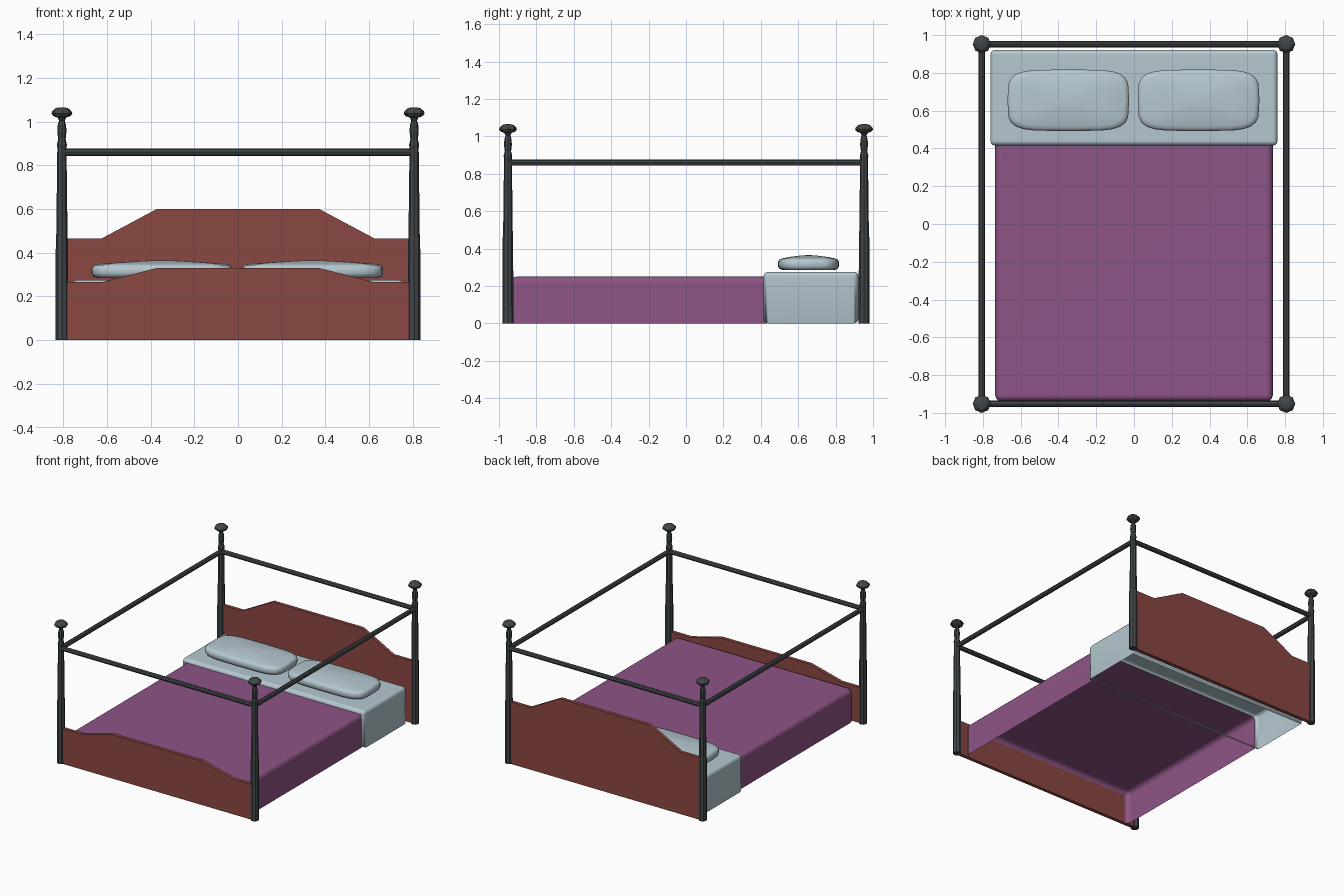
import bpy, bmesh, math
from mathutils import Vector, Matrix

if "Cube" in bpy.data.objects:
    bpy.data.objects.remove(bpy.data.objects["Cube"])


def material(name, rgb):
    m = bpy.data.materials.new(name)
    m.diffuse_color = (*rgb, 1)
    m.use_nodes = True
    m.node_tree.nodes["Principled BSDF"].inputs["Base Color"].default_value = m.diffuse_color
    return m


IRON = material("dark iron", (0.054, 0.063, 0.067))
WOOD = material("red wood", (0.254, 0.063, 0.054))
PURPLE = material("purple cloth", (0.27, 0.089, 0.238))
LINEN = material("pale linen", (0.462, 0.578, 0.631))
PX, PY = 0.806, 0.952


def finish(bm, name, mat, smooth=False, fix=True):
    if fix:
        bmesh.ops.recalc_face_normals(bm, faces=bm.faces[:])
    for f in bm.faces:
        f.smooth = smooth
    me = bpy.data.meshes.new(name)
    bm.to_mesh(me)
    bm.free()
    me.materials.append(mat)
    ob = bpy.data.objects.new(name, me)
    bpy.context.collection.objects.link(ob)
    return ob


def loft(bm, rings):
    """Bridge equal-length rings of points and cap both ends."""
    vs = [[bm.verts.new(p) for p in r] for r in rings]
    n = len(vs[0])
    for a, b in zip(vs, vs[1:]):
        for i in range(n):
            j = (i + 1) % n
            bm.faces.new((a[i], a[j], b[j], b[i]))
    bm.faces.new(vs[0][::-1])
    bm.faces.new(vs[-1])


# turned eight-sided corner posts with finials
POST = [(0.029, 0), (0.028, 0.46), (0.026, 0.47), (0.021, 0.88), (0.023, 0.895),
        (0.017, 0.92), (0.021, 0.955), (0.019, 0.985), (0.013, 1.005),
        (0.019, 1.018), (0.040, 1.026), (0.048, 1.037), (0.044, 1.048),
        (0.030, 1.061), (0.014, 1.065)]


def post(name, x, y):
    bm = bmesh.new()
    loft(bm, [[(x + r * math.cos(k * math.pi / 4), y + r * math.sin(k * math.pi / 4), z)
               for k in range(8)] for r, z in POST])
    finish(bm, name, IRON)


# canopy rails between the posts
def rail(name, a, b, r=0.017):
    a, b = Vector(a), Vector(b)
    bm = bmesh.new()
    rot = (b - a).to_track_quat('Z', 'Y').to_matrix().to_4x4()
    bmesh.ops.create_cone(bm, cap_ends=True, segments=8, radius1=r, radius2=r,
                          depth=(b - a).length,
                          matrix=Matrix.Translation((a + b) / 2) @ rot)
    finish(bm, name, IRON)


for sx, side in ((-1, "left"), (1, "right")):
    for sy, end in ((-1, "front"), (1, "back")):
        post(f"{end}_{side}_post", sx * PX, sy * PY)
    rail(f"{side}_canopy_rail", (sx * PX, -PY, 0.86), (sx * PX, PY, 0.86))
for sy, end in ((-1, "front"), (1, "back")):
    rail(f"{end}_canopy_rail", (-PX, sy * PY, 0.86), (PX, sy * PY, 0.86))


# headboard and footboard with raised centres
def board(name, y, low, high, t=0.013):
    half = [(0.795, 0), (0.795, low), (0.625, low), (0.372, high)]
    outline = half + [(-x, z) for x, z in reversed(half)]
    bm = bmesh.new()
    loft(bm, [[(x, y + d, z) for x, z in outline] for d in (-t, t)])
    finish(bm, name, WOOD)


board("headboard", PY, 0.465, 0.6)
board("footboard", -PY, 0.265, 0.33)


# bed covers: rounded boxes, open underneath
def cover(name, mat, hx, y0, y1, h, radius, keep_edge, drop_face):
    bm = bmesh.new()
    bmesh.ops.create_cube(bm, size=1)
    for v in bm.verts:
        v.co = (v.co.x * 2 * hx, y0 + (v.co.y + 0.5) * (y1 - y0), (v.co.z + 0.5) * h)
    edges = [e for e in bm.edges if keep_edge((e.verts[0].co + e.verts[1].co) / 2)]
    bmesh.ops.bevel(bm, geom=edges, offset=radius, segments=3, profile=0.5,
                    affect='EDGES')
    bm.normal_update()
    bmesh.ops.delete(bm, geom=[f for f in bm.faces if drop_face(f.normal)], context='FACES')
    ob = finish(bm, name, mat, smooth=True, fix=False)
    ob.modifiers.new("even shading", 'WEIGHTED_NORMAL')


cover("blanket", PURPLE, 0.735, -0.94, 0.43, 0.25, 0.035,
      lambda c: c.z > 0.01 and c.y < 0.42,
      lambda n: n.z < -0.99 or n.y > 0.99)
cover("folded_sheet", LINEN, 0.76, 0.415, 0.922, 0.276, 0.026,
      lambda c: not (c.z < 0.01 and abs(c.x) > 0.1),
      lambda n: n.z < -0.99 or abs(n.y) > 0.99)


# pillows: rounded-rectangle rings with a low crown
PILLOW = [(0.285, 0.90), (0.291, 0.97), (0.305, 1.0), (0.33, 1.0), (0.343, 0.965),
          (0.348, 0.90), (0.356, 0.6), (0.363, 0.25), (0.365, 0.05)]


def pillow(name, cx):
    def ring(z, s):
        pts = []
        for k in range(24):
            a = 2 * math.pi * k / 24
            c, d = math.cos(a), math.sin(a)
            inset = 0.16 * (1 - s) if s > 0.85 else None
            hx = 0.322 - inset * 1.6 if inset is not None else 0.322 * s
            hy = 0.163 - inset * 1.6 if inset is not None else 0.163 * s
            pts.append((cx + hx * math.copysign(abs(c) ** 0.45, c),
                        0.655 + hy * math.copysign(abs(d) ** 0.45, d), z))
        return pts
    bm = bmesh.new()
    loft(bm, [ring(z, s) for z, s in PILLOW])
    finish(bm, name, LINEN, smooth=True)


pillow("left_pillow", -0.348)
pillow("right_pillow", 0.342)
